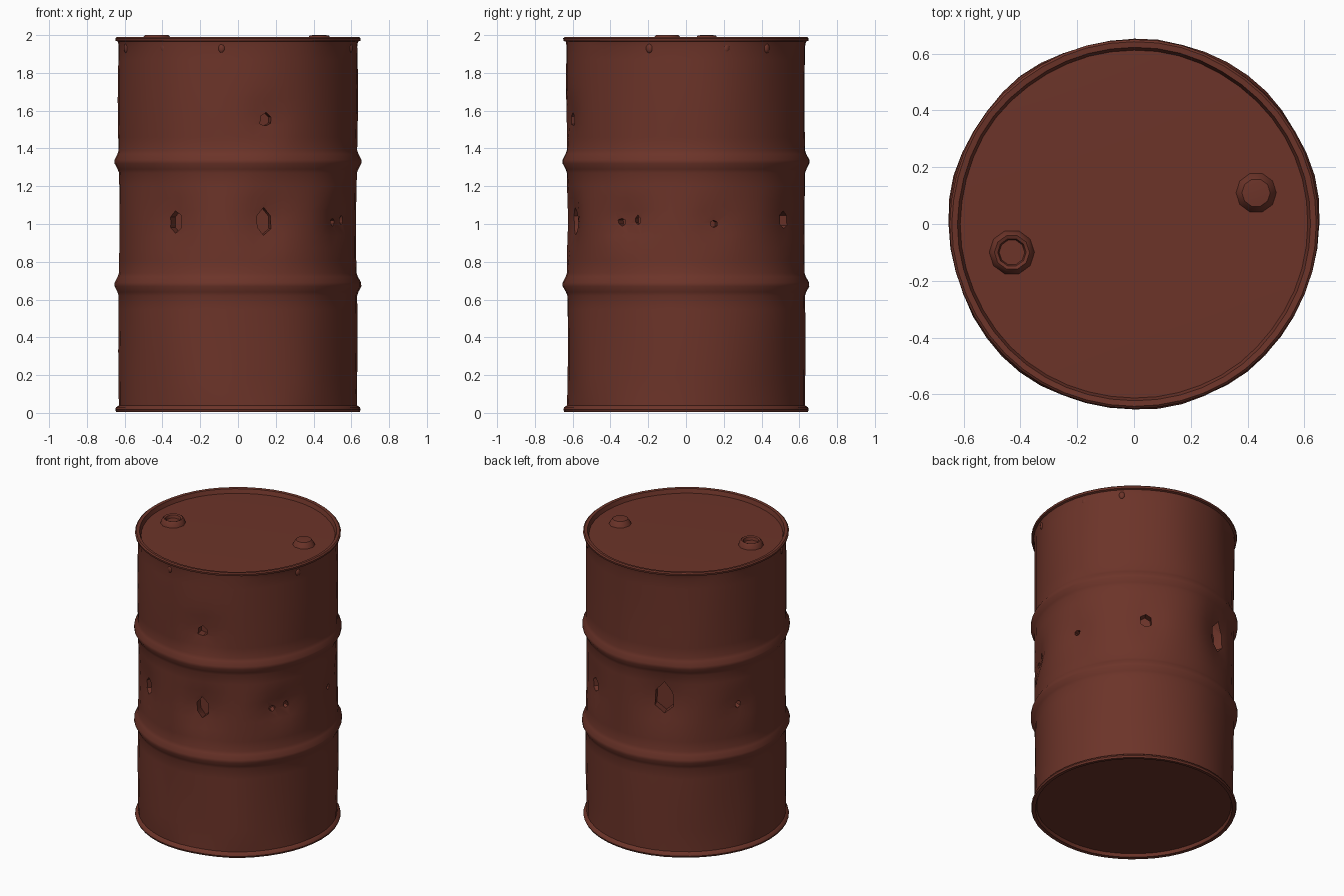
import bpy, bmesh, math
from mathutils import Vector, Matrix, noise

if "Cube" in bpy.data.objects:
    bpy.data.objects.remove(bpy.data.objects["Cube"], do_unlink=True)

rust = bpy.data.materials.new("rust_brown")
rust.use_nodes = True
rust.diffuse_color = (0.15, 0.034, 0.022, 1)
rust.node_tree.nodes["Principled BSDF"].inputs["Base Color"].default_value = rust.diffuse_color

SEGMENTS = 48
RADIUS = 0.63

# Punctures: angle in degrees, height, half width, half height, dent depth
HOLES = [
    (-76, 1.55, 0.04, 0.045, 0.025),
    (-77, 1.01, 0.055, 0.08, 0.04),
    (-123, 1.01, 0.045, 0.07, 0.025),
    (-34, 1.01, 0.03, 0.025, 0.025),
    (-25, 1.02, 0.02, 0.03, 0.02),
    (14, 1.00, 0.025, 0.025, 0.02),
    (57, 1.02, 0.045, 0.06, 0.02),
    (112, 1.09, 0.08, 0.12, 0.045),
    (157, 1.02, 0.025, 0.03, 0.02),
]


def link(name, bm):
    mesh = bpy.data.meshes.new(name)
    bm.normal_update()
    bm.to_mesh(mesh)
    bm.free()
    mesh.materials.append(rust)
    obj = bpy.data.objects.new(name, mesh)
    bpy.context.collection.objects.link(obj)
    return obj


def smooth(obj, degrees):
    bpy.ops.object.select_all(action='DESELECT')
    obj.select_set(True)
    bpy.context.view_layer.objects.active = obj
    bpy.ops.object.shade_smooth_by_angle(angle=math.radians(degrees))


def lathe(profile, segments, center=(0, 0)):
    """Revolve a profile of (radius, height) and cap both ends."""
    bm = bmesh.new()
    rings = []
    for r, z in profile:
        rings.append([bm.verts.new((center[0] + r * math.cos(math.tau * i / segments),
                                    center[1] + r * math.sin(math.tau * i / segments), z))
                      for i in range(segments)])
    for a, b in zip(rings, rings[1:]):
        for i in range(segments):
            j = (i + 1) % segments
            bm.faces.new((a[i], a[j], b[j], b[i]))
    bm.faces.new(rings[0][::-1])
    bm.faces.new(rings[-1])
    return bm


def wear(co):
    """Dent the wall around punctures and warp it slightly."""
    angle = math.atan2(co.y, co.x)
    push = 0.012 * noise.noise(Vector((co.x * 3, co.y * 3, co.z * 1.5)))
    for deg, z, w, h, depth in HOLES:
        turn = (angle - math.radians(deg) + math.pi) % math.tau - math.pi
        d = (turn * RADIUS / (w + 0.06)) ** 2 + ((co.z - z) / (h + 0.07)) ** 2
        push -= depth * math.exp(-d)
    return push


# Drum: recessed floor, rolled rims, two ribs and recessed lid
profile = [(0.3, 0.03), (0.615, 0.03), (0.622, 0.008), (0.645, 0.006), (0.65, 0.018), (0.645, 0.03), (RADIUS, 0.04)]
for start, end in ((0.04, 0.62), (0.74, 1.27), (1.39, 1.94)):
    profile += [(RADIUS, start + (end - start) * i / 8) for i in range(1, 9)]
    if end < 1.9:
        profile += [(0.637, end + 0.02), (0.653, end + 0.05),
                    (0.653, end + 0.07), (0.637, end + 0.1), (RADIUS, end + 0.12)]
profile += [(0.635, 1.965), (0.648, 1.97), (0.65, 1.983), (0.642, 1.99), (0.622, 1.988), (0.612, 1.96), (0.3, 1.965)]
bm = lathe(profile, SEGMENTS)
for v in bm.verts:
    r = v.co.xy.length
    if r > 0.61:
        fade = 1 if 0.05 < v.co.z < 1.95 else 0.4
        s = 1 + wear(v.co) * fade / r
        v.co.x *= s
        v.co.y *= s
drum = link("drum_body", bm)

# Puncture cutters: irregular six-sided prisms facing outwards
cut = bmesh.new()
for k, (deg, z, w, h, depth) in enumerate(HOLES):
    made = bmesh.ops.create_cone(cut, cap_ends=True, segments=6, radius1=1, radius2=1, depth=0.2)
    turn = Matrix.Rotation(math.radians(deg), 4, 'Z')
    for i, v in enumerate(made["verts"]):
        ragged = 0.85 + 0.25 * noise.noise(Vector((v.co.x + k * 2.3, v.co.y, 0.5)))
        v.co = turn @ Vector((RADIUS - depth + 0.055 + v.co.z, v.co.x * w * ragged, z + v.co.y * h * ragged))
cutter = link("puncture_cutter", cut)
cutter.hide_render = True

mod = drum.modifiers.new("punctures", 'BOOLEAN')
mod.operation = 'DIFFERENCE'
mod.solver = 'EXACT'
mod.object = cutter
bpy.context.view_layer.objects.active = drum
bpy.ops.object.modifier_apply(modifier=mod.name)
bpy.data.objects.remove(cutter, do_unlink=True)
smooth(drum, 38)

# Large bung with a hollow middle, and a small rounded bung
large = link("large_bung", lathe([(0.082, 1.955), (0.072, 1.99), (0.062, 2.0), (0.05, 1.995), (0.045, 1.975)],
                                 10, (-0.43, -0.1)))
small = link("small_bung", lathe([(0.075, 1.955), (0.06, 1.985), (0.05, 1.998), (0.03, 2.0)],
                                 10, (0.43, 0.11)))
for bung in (large, small):
    smooth(bung, 45)

# Small rivet dimples of bent metal under the top rim
for i, deg in enumerate((-161, -129, -98, -18, 20, 43)):
    a = math.radians(deg)
    bm = bmesh.new()
    bmesh.ops.create_uvsphere(bm, u_segments=8, v_segments=5, radius=0.02)
    for v in bm.verts:
        v.co = Matrix.Rotation(a, 3, 'Z') @ Vector((RADIUS - 0.004 + v.co.x * 0.6, v.co.y, 1.93 + v.co.z * 1.3))
    smooth(link(f"rim_dimple_{i + 1}", bm), 60)
